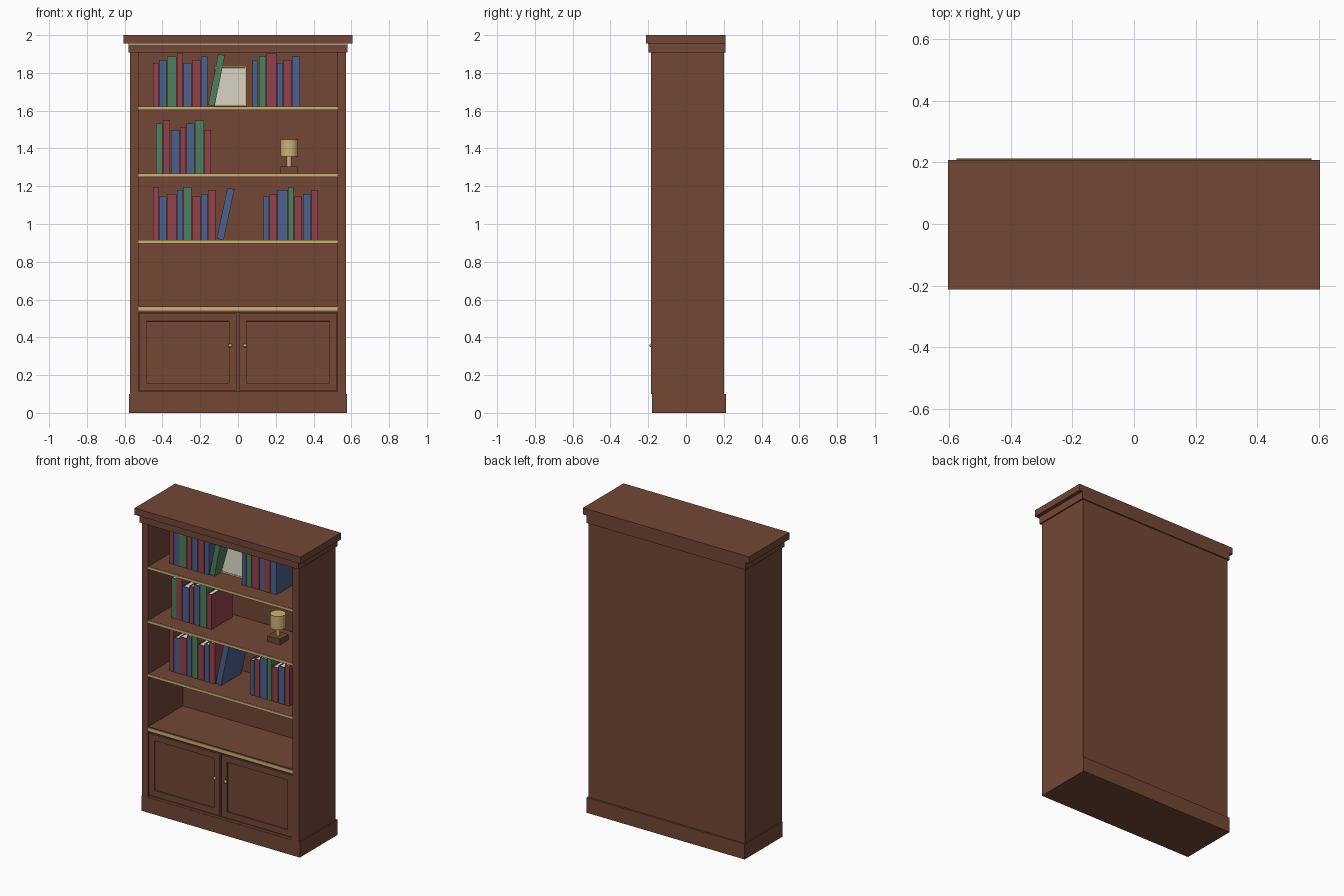
import bpy
import bmesh
import math
from mathutils import Matrix, Vector

cube = bpy.data.objects.get("Cube")
if cube:
    bpy.data.objects.remove(cube)


def material(name, r, g, b):
    m = bpy.data.materials.new(name)
    m.use_nodes = True
    m.diffuse_color = (r, g, b, 1)
    m.node_tree.nodes["Principled BSDF"].inputs["Base Color"].default_value = (r, g, b, 1)
    return m


WOOD = material("brown wood", 0.17, 0.063, 0.036)
GOLD = material("brass", 0.62, 0.45, 0.18)
RED = material("red cover", 0.29, 0.055, 0.07)
BLUE = material("blue cover", 0.073, 0.12, 0.27)
GREEN = material("green cover", 0.08, 0.21, 0.11)
PAPER = material("paper", 0.8, 0.77, 0.68)
PICTURE = material("pale picture", 0.62, 0.59, 0.5)
COVERS = {"r": RED, "b": BLUE, "g": GREEN}


def finish(name, bm, *mats):
    mesh = bpy.data.meshes.new(name)
    bm.to_mesh(mesh)
    bm.free()
    for m in mats:
        mesh.materials.append(m)
    obj = bpy.data.objects.new(name, mesh)
    bpy.context.collection.objects.link(obj)
    return obj


def add_box(bm, x, y, z, index=0):
    """Box from three (low, high) ranges."""
    lo, hi = Vector((x[0], y[0], z[0])), Vector((x[1], y[1], z[1]))
    mat = Matrix.Translation((lo + hi) / 2) @ Matrix.Diagonal((*(hi - lo), 1))
    verts = bmesh.ops.create_cube(bm, size=1, matrix=mat)["verts"]
    for f in {f for v in verts for f in v.link_faces}:
        f.material_index = index


def box(name, x, y, z, mat=WOOD):
    bm = bmesh.new()
    add_box(bm, x, y, z)
    return finish(name, bm, mat)


def cylinder(name, radius, z, centre, mat, sides=20):
    bm = bmesh.new()
    bmesh.ops.create_cone(bm, cap_ends=True, segments=sides, radius1=radius, radius2=radius,
                          depth=z[1] - z[0],
                          matrix=Matrix.Translation((*centre, sum(z) / 2)))
    return finish(name, bm, mat)


# Carcass
INNER, OUTER, FRONT = 0.528, 0.572, -0.184
box("plinth", (-0.577, 0.577), (-0.18, 0.213), (0, 0.1))
box("left_side", (INNER, OUTER), (FRONT, 0.2), (0.1, 1.91))
box("right_side", (-OUTER, -INNER), (FRONT, 0.2), (0.1, 1.91))
box("back_panel", (-INNER, INNER), (0.18, 0.2), (0.1, 1.91))
box("bottom_board", (-INNER, INNER), (-0.178, 0.18), (0.1, 0.115))
box("frieze", (-0.581, 0.581), (-0.198, 0.208), (1.907, 1.956))
box("crown", (-0.605, 0.605), (-0.213, 0.208), (1.956, 2))
box("crown_bead", (-0.581, 0.581), (-0.2, -0.197), (1.949, 1.956), PAPER)

# Shelves with brass edging
for i, top in enumerate((0.567, 0.915, 1.268, 1.623), 1):
    thick = 0.035 if i == 1 else 0.019
    box(f"shelf_{i}", (-INNER, INNER), (-0.178, 0.18), (top - thick, top))
    edge = (top - 0.026, top - 0.006) if i == 1 else (top - 0.018, top - 0.001)
    box(f"shelf_edging_{i}", (-INNER, INNER), (-0.182, -0.178), edge, GOLD)

# Doors: inset the front face for the sunken panel
for side, a, b, knob_x in (("left", 0.005, 0.525, 0.037), ("right", -0.525, -0.009, -0.042)):
    bm = bmesh.new()
    add_box(bm, (a, b), (-0.178, -0.155), (0.118, 0.525))
    front = min(bm.faces, key=lambda f: f.calc_center_median().y)
    bmesh.ops.inset_region(bm, faces=[front], thickness=0.056)
    bmesh.ops.inset_region(bm, faces=[front], thickness=0.0005, depth=-0.008)
    finish(f"{side}_door", bm, WOOD)
    bm = bmesh.new()
    bmesh.ops.create_uvsphere(bm, u_segments=12, v_segments=8, radius=0.01,
                              matrix=Matrix.Translation((knob_x, -0.184, 0.357)))
    bmesh.ops.create_cone(bm, cap_ends=True, segments=8, radius1=0.005, radius2=0.005, depth=0.012,
                          matrix=Matrix.Translation((knob_x, -0.179, 0.357))
                          @ Matrix.Rotation(math.pi / 2, 4, "X"))
    finish(f"{side}_knob", bm, GOLD)


# Books: spine, two boards and a page block set slightly in; origin at the lower right
def book(name, right, shelf, width, height, cover, lean=0):
    bm = bmesh.new()
    board, depth, inset = 0.004, 0.215, 0.005
    add_box(bm, (-width, 0), (0, board), (0, height))
    add_box(bm, (-width, board - width), (board, depth), (0, height))
    add_box(bm, (-board, 0), (board, depth), (0, height))
    add_box(bm, (board - width, -board), (board, depth - inset), (inset, height - inset), 1)
    obj = finish(name, bm, cover, PAPER)
    obj.location = (right, -0.07, shelf)
    obj.rotation_euler.y = math.radians(lean)


HEIGHTS = (0.28, 0.23, 0.245, 0.265)
WIDTHS = (0.032, 0.042, 0.054, 0.034, 0.045, 0.047, 0.037, 0.042)
MIXED = (0.037, 0.042, 0.05, 0.034, 0.045, 0.05, 0.037)
ROWS = (
    ("top_left", -0.451, 1.623, "rbgrbrb", 1, WIDTHS),
    ("top_right", 0.077, 1.623, "bgrbrb", 2, WIDTHS),
    ("middle", -0.436, 1.268, "grbrbgr", 3, MIXED),
    ("low_left", -0.451, 0.915, "rbrbgrbr", 0, WIDTHS),
    ("low_right", 0.135, 0.915, "brbgrbr", 1, WIDTHS),
)
for row, x, shelf, colours, first, widths in ROWS:
    for i, (c, w) in enumerate(zip(colours, widths)):
        x += w
        book(f"{row}_book_{i + 1}", x - 0.002, shelf, w - 0.003,
             HEIGHTS[(first + i) % 4], COVERS[c])
book("top_leaning_book", -0.124, 1.623, 0.036, 0.275, GREEN, 11.5)
book("low_leaning_book", -0.076, 0.915, 0.038, 0.275, BLUE, 12)

# Picture frame, tilted back
bm = bmesh.new()
add_box(bm, (-0.085, 0.085), (0, 0.012), (0, 0.214))
front = min(bm.faces, key=lambda f: f.calc_center_median().y)
bmesh.ops.inset_region(bm, faces=[front], thickness=0.012)
bmesh.ops.inset_region(bm, faces=[front], thickness=0.0005, depth=-0.003)
front.material_index = 1
frame = finish("picture_frame", bm, GOLD, PICTURE)
frame.location = (-0.04, 0, 1.624)
frame.rotation_euler.x = math.radians(-8)

# Small lamp
LAMP = (0.271, 0.03)
box("lamp_base", (0.226, 0.316), (-0.015, 0.075), (1.268, 1.305))
cylinder("lamp_stem", 0.013, (1.305, 1.36), LAMP, GOLD, 12)
cylinder("lamp_shade", 0.047, (1.358, 1.448), LAMP, GOLD)
